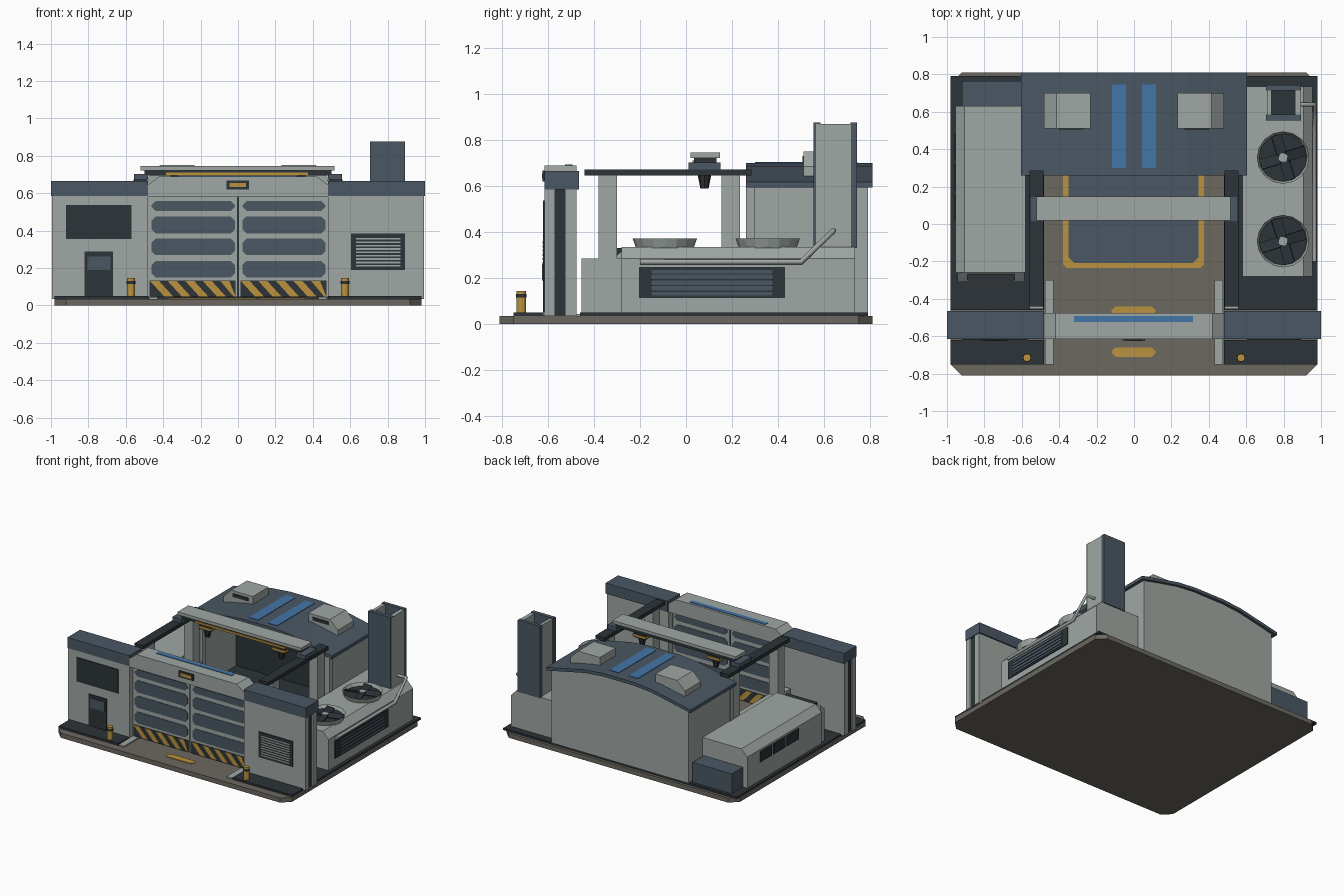
import bpy, bmesh, math
from mathutils import Vector

if "Cube" in bpy.data.objects:
    bpy.data.objects.remove(bpy.data.objects["Cube"])


def material(name, r, g, b):
    m = bpy.data.materials.new(name)
    m.use_nodes = True
    m.diffuse_color = (r, g, b, 1)
    m.node_tree.nodes["Principled BSDF"].inputs["Base Color"].default_value = (r, g, b, 1)
    return m


GREY = material("light grey", .35, .39, .37)
SLATE = material("slate blue", .07, .097, .127)
DARK = material("charcoal", .025, .033, .04)
YELLOW = material("hazard yellow", .5, .29, .05)
BLUE = material("accent blue", .055, .18, .39)
FLOOR = material("concrete", .15, .14, .117)


def prism(name, pts, axis, a, b, mat):
    """Extrude a 2D outline along an axis from a to b."""
    place = {"x": lambda p, t: (t, p[0], p[1]),
             "y": lambda p, t: (p[0], t, p[1]),
             "z": lambda p, t: (p[0], p[1], t)}[axis]
    bm = bmesh.new()
    lo = [bm.verts.new(place(p, a)) for p in pts]
    hi = [bm.verts.new(place(p, b)) for p in pts]
    bm.faces.new(lo)
    bm.faces.new(hi[::-1])
    n = len(pts)
    for i in range(n):
        j = (i + 1) % n
        bm.faces.new((lo[i], hi[i], hi[j], lo[j]))
    bmesh.ops.recalc_face_normals(bm, faces=bm.faces)
    me = bpy.data.meshes.new(name)
    bm.to_mesh(me)
    bm.free()
    me.materials.append(mat)
    ob = bpy.data.objects.new(name, me)
    bpy.context.collection.objects.link(ob)
    return ob


def rect(x0, x1, y0, y1, c=0):
    """Rectangle outline with optional cut corners."""
    if not c:
        return [(x0, y0), (x1, y0), (x1, y1), (x0, y1)]
    return [(x0 + c, y0), (x1 - c, y0), (x1, y0 + c), (x1, y1 - c),
            (x1 - c, y1), (x0 + c, y1), (x0, y1 - c), (x0, y0 + c)]


def box(name, x0, x1, y0, y1, z0, z1, mat):
    return prism(name, rect(x0, x1, y0, y1), "z", z0, z1, mat)


def side_box(name, s, x0, x1, *rest):
    a, b = sorted((s * x0, s * x1))
    return box(name, a, b, *rest)


def cone(name, x, y, z0, z1, r0, r1, mat, n=12):
    bpy.ops.mesh.primitive_cone_add(vertices=n, radius1=r0, radius2=r1, depth=z1 - z0,
                                    location=(x, y, (z0 + z1) / 2))
    ob = bpy.context.object
    ob.name = name
    ob.data.materials.append(mat)
    return ob


# Ground slab and paving
prism("base_slab", rect(-.98, .98, -.81, .81, .06), "z", 0, .035, FLOOR)
box("rear_paving", -.98, .98, .26, .79, .035, .05, DARK)
prism("bay_border", rect(-.38, .375, -.235, .4, .02), "z", .035, .039, YELLOW)
prism("bay_pad", rect(-.35, .345, -.208, .4, .03), "z", .035, .043, SLATE)
for y0, y1 in ((-.71, -.66), (-.49, -.44)):
    prism("floor_mark", rect(-.12, .115, y0, y1, .02), "z", .035, .04, YELLOW)

for s in (-1, 1):
    side_box("side_paving", s, .48, .98, -.46, .26, .035, .05, DARK)
    side_box("front_paving", s, .48, .98, -.75, -.62, .035, .05, DARK)
    side_box("guide_curb", s, .43, .475, -.75, -.3, .035, .045, GREY)
    # Bollards
    cone("bollard", s * .572, -.715, .05, .145, .021, .021, YELLOW)
    cone("bollard_band", s * .572, -.715, .115, .13, .023, .023, DARK)
    # Gate towers with a dark end groove
    for y0, y1 in ((-.615, -.57), (-.525, -.475)):
        side_box("tower_wall", s, .48, .995, y0, y1, .035, .585, GREY)
    side_box("tower_core", s, .48, .985, -.57, -.525, .035, .585, DARK)
    side_box("tower_cap", s, .48, 1, -.615, -.465, .585, .665, SLATE)
    # Crane track, posts and low wall
    side_box("crane_track", s, .485, .56, -.44, .285, .645, .672, DARK)
    side_box("low_wall", s, .485, .56, -.455, .26, .05, .285, GREY)
    for y in (-.38, .155):
        side_box("track_post", s, .485, .56, y, y + .08, .285, .645, GREY)
    side_box("crane_carriage", s, .48, .555, .01, .15, .672, .702, SLATE)
    # Hoists
    side_box("hoist_block", s, .26, .36, .045, .115, .65, .705, DARK)
    side_box("hoist_band", s, .255, .365, .04, .12, .66, .675, YELLOW)
    cone("hoist_hook", s * .31, .08, .59, .65, .018, .03, DARK, 8)

# Gate header
header = [(-.48, .58), (.48, .58), (.48, .645), (.42, .69), (-.42, .69), (-.48, .645)]
prism("gate_header", header, "y", -.615, -.475, GREY)
box("header_stripe", -.32, .315, -.525, -.492, .688, .694, BLUE)
box("sign_frame", -.062, .06, -.623, -.613, .62, .667, DARK)
box("sign_face", -.045, .043, -.626, -.62, .632, .655, YELLOW)

# Gate leaves with slots and hazard stripes on both faces
ROWS = ((.15, .237), (.268, .357), (.385, .475), (.505, .557))
for x0, x1 in ((-.48, -.005), (.005, .48)):
    box("gate_leaf", x0, x1, -.575, -.53, .045, .58, GREY)
    for ya, yb in ((-.579, -.574), (-.531, -.526)):
        for z0, z1 in ROWS:
            prism("gate_slot", rect(x0 + .018, x1 - .012, z0, z1, .022), "y", ya, yb, SLATE)
        prism("hazard_base", rect(x0 + .008, x1 - .008, .045, .132), "y", ya, yb, DARK)
        for i in range(5):
            x = x0 + .01 + .094 * i
            hi = x1 - .008
            pts = [(min(x + .075, hi - .012), .048), (min(x + .123, hi), .048),
                   (x + .048, .13), (x, .13)]
            prism("hazard_stripe", pts, "y", ya - .002, yb + .002, YELLOW)
box("gate_seam", -.006, .006, -.57, -.535, .045, .58, DARK)

# Tower front details
box("control_window", -.92, -.57, -.621, -.613, .355, .537, DARK)
box("door", -.82, -.668, -.622, -.613, .05, .287, DARK)
box("door_window", -.805, -.682, -.626, -.62, .19, .262, SLATE)
box("vent_frame", .605, .892, -.621, -.613, .19, .383, DARK)
for i in range(9):
    z = .207 + i * .018
    box("vent_slat", .63, .868, -.624, -.618, z, z + .009, GREY)

# Crane beam
box("crane_beam", -.52, .515, .02, .147, .722, .745, GREY)
box("crane_underbeam", -.5, .5, .035, .132, .695, .722, DARK)
box("crane_strip", -.385, .375, .028, .036, .695, .71, YELLOW)

# Hangar with arched roof, open at the front
half = [(.13, .7), (.28, .686), (.43, .655), (.605, .618)]
arch = [(-x, z) for x, z in half[::-1]] + half
roof = arch + [(x, z - .024) for x, z in arch[::-1]]
prism("hangar_roof", roof, "y", .26, .81, SLATE)
gable = [(max(-.57, min(.57, x)), z - .02) for x, z in arch]
prism("hangar_back", gable + [(.57, .05), (-.57, .05)], "y", .765, .79, GREY)
prism("hangar_lining", gable + [(.57, .05), (-.57, .05)], "y", .755, .765, DARK)
for s in (-1, 1):
    side_box("hangar_side", s, .545, .575, .275, .79, .05, .605, GREY)
    side_box("hangar_pillar", s, .48, .585, .26, .3, .05, .6, GREY)
    a, b = sorted((s * .042, s * .118))
    box("roof_stripe", a, b, .3, .745, .698, .704, BLUE)
    # Roof vents with a sloped outer side
    pts = [(s * .233, .66), (s * .48, .62), (s * .48, .685), (s * .415, .75), (s * .233, .75)]
    prism("roof_vent", pts, "y", .51, .7, GREY)
    side_box("roof_vent_slot", s, .27, .4, .505, .512, .705, .73, DARK)


# Side buildings with a sloped outer shoulder
def annex(name, s, y0, y1):
    pts = [(.58, .05), (.955, .05), (.955, .285), (.905, .335), (.58, .335)]
    return prism(name, [(s * x, z) for x, z in pts], "y", y0, y1, GREY)


annex("machine_house", 1, -.28, .735)
annex("side_annex", -1, -.26, .63)
prism("annex_nose", [(-.31, .05), (-.26, .05), (-.26, .335), (-.31, .29)], "x", -.945, -.585, GREY)
box("annex_nose_slot", -.89, -.64, -.302, -.268, .295, .33, DARK)
for i in range(3):
    y = .02 + i * .16
    box("annex_window", -.961, -.953, y, y + .14, .19, .27, DARK)
box("rear_unit", -.92, -.59, .63, .765, .05, .2, SLATE)

# Machine house side grille
box("grille_frame", .953, .961, -.205, .43, .113, .248, DARK)
box("grille_panel", .958, .965, -.15, .375, .125, .235, SLATE)
for i in range(4):
    z = .14 + i * .025
    box("grille_line", .96, .968, -.15, .375, z, z + .006, DARK)

# Roof fans
for cy in (.355, -.092):
    cx = .797
    ring = cone("fan_cowl", cx, cy, .33, .372, .125, .14, GREY, 16)
    bm = bmesh.new()
    bm.from_mesh(ring.data)
    top = max(bm.faces, key=lambda f: f.calc_center_median().z)
    bmesh.ops.inset_individual(bm, faces=[top], thickness=.012)
    bmesh.ops.translate(bm, verts=top.verts, vec=Vector((0, 0, -.025)))
    top.material_index = 1
    bm.to_mesh(ring.data)
    bm.free()
    ring.data.materials.append(DARK)
    for k in range(4):
        blade = box("fan_blade", .02, .125, -.028, .028, -.003, .003, DARK)
        blade.location = (cx, cy, .36)
        blade.rotation_euler = (.25, 0, math.pi / 2 * k + .3)
    cone("fan_hub", cx, cy, .348, .37, .025, .025, GREY)

# Chimney: slate front and back, grey cheeks, hollow
for y0, y1 in ((.553, .585), (.715, .742)):
    box("chimney_slab", .705, .892, y0, y1, .33, .875, SLATE)
for x0, x1 in ((.71, .735), (.862, .893)):
    box("chimney_cheek", x0, x1, .565, .716, .33, .87, GREY)
box("chimney_flue", .735, .862, .58, .716, .33, .7, DARK)

# Exhaust pipe
curve = bpy.data.curves.new("exhaust_pipe", "CURVE")
curve.dimensions = "3D"
curve.bevel_depth = .012
curve.bevel_resolution = 2
curve.use_fill_caps = True
path = [(.965, -.2, .27), (.965, .5, .27), (.965, .64, .405), (.88, .64, .405)]
spline = curve.splines.new("POLY")
spline.points.add(len(path) - 1)
for p, co in zip(spline.points, path):
    p.co = (*co, 1)
curve.materials.append(GREY)
bpy.context.collection.objects.link(bpy.data.objects.new("exhaust_pipe", curve))
